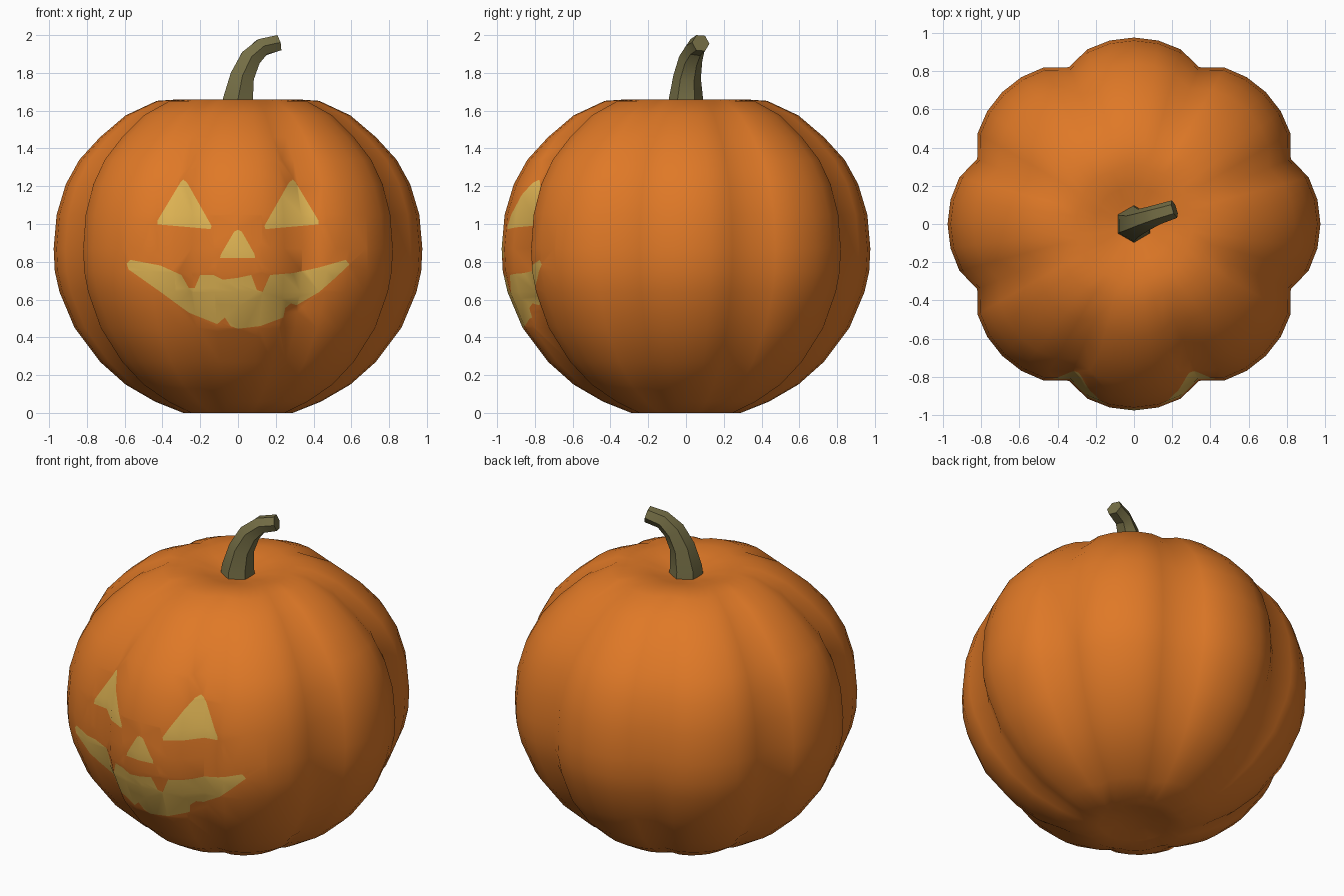
import bpy, bmesh, math
from mathutils import Vector

if "Cube" in bpy.data.objects:
    bpy.data.objects.remove(bpy.data.objects["Cube"])


def material(name, rgb):
    m = bpy.data.materials.new(name)
    m.diffuse_color = (*rgb, 1)
    m.use_nodes = True
    m.node_tree.nodes["Principled BSDF"].inputs["Base Color"].default_value = m.diffuse_color
    return m


ORANGE = material("orange_skin", (0.74, 0.19, 0.02))
YELLOW = material("yellow_glow", (0.76, 0.47, 0.09))
GREEN = material("olive_stem", (0.175, 0.155, 0.06))


def finish(bm, name, mats):
    bmesh.ops.recalc_face_normals(bm, faces=bm.faces)
    me = bpy.data.meshes.new(name)
    bm.to_mesh(me)
    bm.free()
    for m in mats:
        me.materials.append(m)
    ob = bpy.data.objects.new(name, me)
    bpy.context.collection.objects.link(ob)
    for p in me.polygons:
        p.use_smooth = True
    return ob


def skin(bm, rings):
    """Join equal-length vertex rings with quads."""
    for a, b in zip(rings, rings[1:]):
        n = len(a)
        for i in range(n):
            j = (i + 1) % n
            bm.faces.new((a[i], a[j], b[j], b[i]))


# Pumpkin body: eight-lobed lathe, profile (radius, z) taken on a lobe ridge
PROFILE = [(.11, .03), (.20, .012), (.29, .0), (.44, .06), (.595, .15), (.73, .27),
           (.865, .45), (.945, .64), (.97, .75), (.976, .87), (.96, 1.05), (.912, 1.21),
           (.84, 1.34), (.73, 1.46), (.595, 1.575), (.43, 1.652), (.31, 1.66),
           (.20, 1.645), (.11, 1.62)]
SEG = 48
bm = bmesh.new()
rings = []
for r, z in PROFILE:
    fade = min(1, max(0, (r - .08) / .32))
    ring = []
    for i in range(SEG):
        a = math.tau * i / SEG
        groove = 1 - abs(math.cos(4 * a)) ** .6
        rr = r * (1 - .09 * fade * groove)
        ring.append(bm.verts.new((rr * math.cos(a), rr * math.sin(a), z)))
    rings.append(ring)
skin(bm, rings)
for ring, z in ((rings[0], .04), (rings[-1], 1.605)):
    c = bm.verts.new((0, 0, z))
    for i in range(SEG):
        bm.faces.new((ring[i], ring[(i + 1) % SEG], c))

# Face outlines in the front view (x, z)
EYE = [(-.425, .998), (-.425, 1.02), (-.305, 1.22), (-.29, 1.235), (-.27, 1.22),
       (-.14, .99), (-.145, .973)]
NOSE = [(-.095, .82), (-.09, .84), (-.02, .96), (0, .97), (.02, .96), (.088, .84), (.09, .82)]
MOUTH = [(-.59, .79), (-.57, .81), (-.41, .78), (-.30, .73), (-.26, .66), (-.23, .66),
         (-.20, .73), (-.13, .73), (-.08, .705), (0, .715), (.07, .73), (.10, .65),
         (.13, .64), (.17, .73), (.29, .74), (.43, .77), (.57, .81), (.59, .785),
         (.51, .71), (.43, .64), (.31, .57), (.28, .58), (.25, .555), (.24, .505),
         (.12, .46), (0, .445), (-.04, .46), (-.07, .505), (-.11, .47), (-.26, .53),
         (-.41, .64), (-.58, .76)]
SHAPES = [EYE, [(-x, z) for x, z in EYE], NOSE, MOUTH]


def edges_of(poly):
    return zip(poly, poly[1:] + poly[:1])


def inside(x, z, poly):
    hit = False
    for (x1, z1), (x2, z2) in edges_of(poly):
        if (z1 > z) != (z2 > z) and x < x1 + (z - z1) * (x2 - x1) / (z2 - z1):
            hit = not hit
    return hit


def near(f, p, q):
    if f.calc_center_median().y > -.4:
        return False
    for axis, k in ((0, 0), (2, 1)):
        vals = [v.co[axis] for v in f.verts]
        if max(vals) < min(p[k], q[k]) - 1e-4 or min(vals) > max(p[k], q[k]) + 1e-4:
            return False
    return True


# Cut every outline edge into the front skin, then colour the faces inside
for poly in SHAPES:
    for p, q in edges_of(poly):
        faces = [f for f in bm.faces if near(f, p, q)]
        geom = set(faces)
        for f in faces:
            geom.update(f.edges)
            geom.update(f.verts)
        bmesh.ops.bisect_plane(bm, geom=list(geom), dist=1e-5,
                               plane_co=(p[0], 0, p[1]),
                               plane_no=Vector((q[1] - p[1], 0, p[0] - q[0])).normalized())
for f in bm.faces:
    c = f.calc_center_median()
    if c.y < -.4 and any(inside(c.x, c.z, s) for s in SHAPES):
        f.material_index = 1
finish(bm, "pumpkin_body", [ORANGE, YELLOW])

# Stem: bent, tapering six-sided tube (x, y, z, radius)
PATH = [(0, 0, 1.58, .102), (0, 0, 1.66, .091), (.022, .006, 1.78, .073),
        (.065, .025, 1.875, .063), (.125, .05, 1.935, .053), (.212, .078, 1.958, .048)]
bm = bmesh.new()
rings = []
for i, (x, y, z, r) in enumerate(PATH):
    a = Vector(PATH[max(i - 1, 0)][:3])
    b = Vector(PATH[min(i + 1, len(PATH) - 1)][:3])
    t = (b - a).normalized()
    side = (Vector((0, 1, 0)) - t * t.y).normalized()
    up = t.cross(side)
    rings.append([bm.verts.new(Vector((x, y, z)) + r * (math.cos(k * math.pi / 3) * side
                  + math.sin(k * math.pi / 3) * up)) for k in range(6)])
skin(bm, rings)
bm.faces.new(rings[0])
bm.faces.new(rings[-1])
stem = finish(bm, "stem", [GREEN])
bpy.context.view_layer.objects.active = stem
stem.select_set(True)
bpy.ops.object.shade_smooth_by_angle(angle=math.radians(35))
